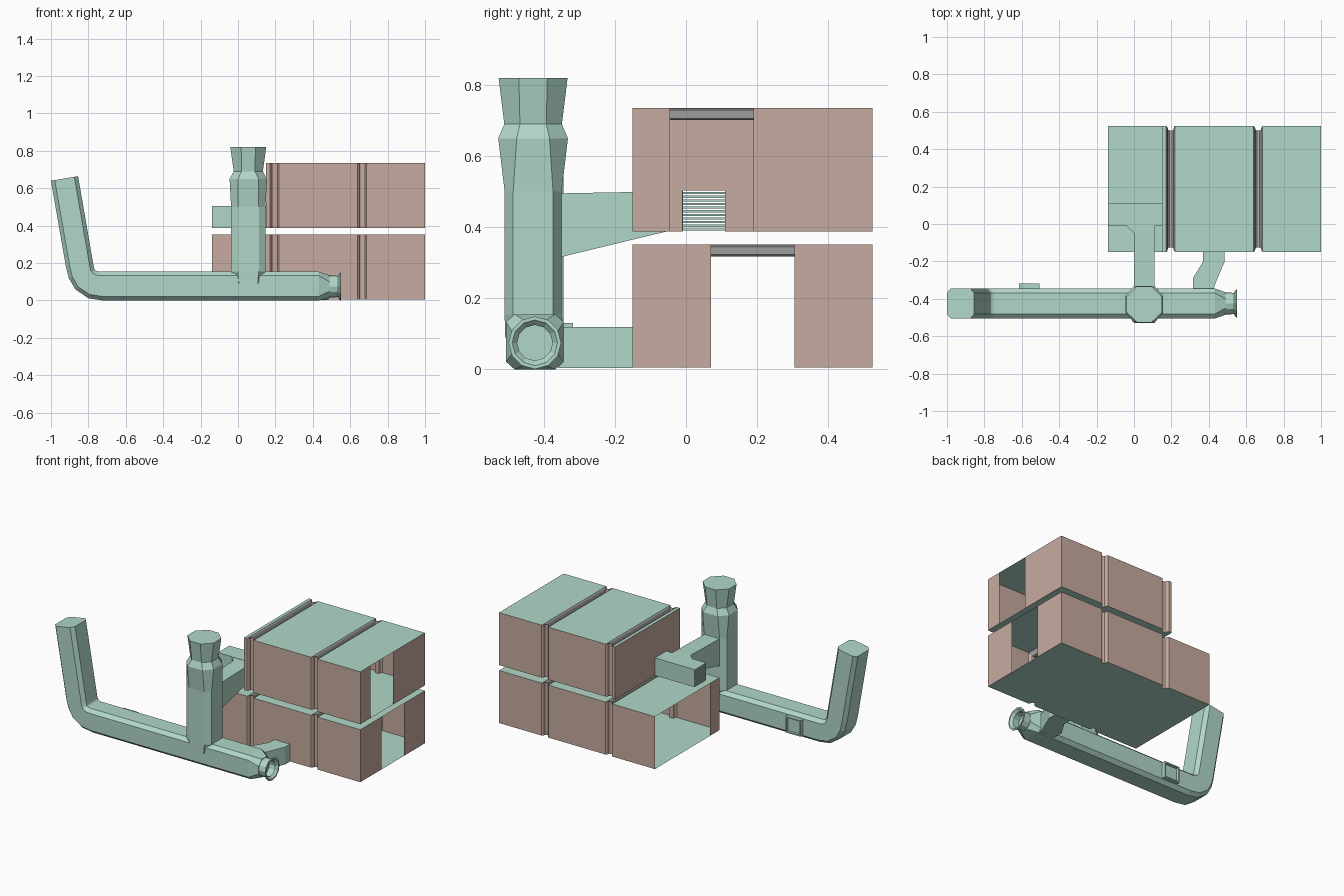
import bpy, bmesh, math

if "Cube" in bpy.data.objects:
    bpy.data.objects.remove(bpy.data.objects["Cube"])


def material(name, rgb):
    m = bpy.data.materials.new(name)
    m.diffuse_color = (*rgb, 1)
    m.use_nodes = True
    m.node_tree.nodes["Principled BSDF"].inputs["Base Color"].default_value = m.diffuse_color
    return m


GREEN = material("green", (0.44, 0.68, 0.58))
BROWN = material("brown", (0.57, 0.41, 0.35))
GREY = material("grey", (0.42, 0.42, 0.42))


def finish(name, bm, *mats):
    me = bpy.data.meshes.new(name)
    bm.to_mesh(me)
    bm.free()
    ob = bpy.data.objects.new(name, me)
    bpy.context.collection.objects.link(ob)
    for m in mats:
        me.materials.append(m)
    return ob


def loft(name, rings, mat, closed=True, caps=True, tint=None):
    """Skin between successive rings; tint lists segments given the second material."""
    bm = bmesh.new()
    vs = [[bm.verts.new(p) for p in r] for r in rings]
    n = len(rings[0])
    for s, (a, b) in enumerate(zip(vs, vs[1:])):
        for i in range(n if closed else n - 1):
            j = (i + 1) % n
            f = bm.faces.new((a[i], a[j], b[j], b[i]))
            f.material_index = int(bool(tint and s in tint))
    if closed and caps:
        bm.faces.new(vs[0])
        bm.faces.new(vs[-1])
    bmesh.ops.recalc_face_normals(bm, faces=bm.faces)
    return finish(name, bm, mat, GREY) if tint else finish(name, bm, mat)


def box(name, x, y, z, mat):
    rings = [[(a, y[0], z[0]), (a, y[1], z[0]), (a, y[1], z[1]), (a, y[0], z[1])] for a in x]
    return loft(name, rings, mat)


def quad(name, pts, mat):
    bm = bmesh.new()
    bm.faces.new([bm.verts.new(p) for p in pts])
    return finish(name, bm, mat)


def x_panel(name, x, y, z):
    return quad(name, [(x, y[0], z[0]), (x, y[1], z[0]), (x, y[1], z[1]), (x, y[0], z[1])], BROWN)


# Room shells: thin grooved walls, grooved roof and floor
Y0, Y1 = -0.15, 0.525
GROOVE = [(0, 0), (0.006, 0.25), (0.010, 0.85), (0.017, 1),
          (0.031, 1), (0.038, 0.85), (0.042, 0.25), (0.048, 0)]


def room(name, x0, z0, door):
    z1 = z0 + 0.347
    st = [(x0, 0)]
    for g in (0.172, 0.64):
        st += [(g + dx, d) for dx, d in GROOVE]
    st.append((1.0, 0))
    grooves = set(range(1, 8)) | set(range(9, 16))
    inset = 0.025
    for label, y, s in (("front", Y0, 1), ("back", Y1, -1)):
        loft(f"{name}_{label}_wall",
             [[(x, y + s * inset * d, z0), (x, y + s * inset * d, z1)] for x, d in st],
             BROWN, closed=False)
    for label, z, dip in (("floor", z0, 0), ("roof", z1, 0.034)):
        loft(f"{name}_{label}",
             [[(x, Y0 + inset * d, z - dip * d), (x, Y1 - inset * d, z - dip * d)] for x, d in st],
             GREEN, closed=False, tint=grooves if dip else None)
    # end panels either side of the doorway
    x_panel(f"{name}_door_panel_a", 1.0, (Y0, door[0]), (z0, z1))
    x_panel(f"{name}_door_panel_b", 1.0, (door[1], Y1), (z0, z1))


room("lower_room", -0.14, 0.005, (0.07, 0.305))
room("upper_room", 0.15, 0.388, (-0.045, 0.19))
x_panel("lower_room_left_panel", -0.14, (Y0, -0.05), (0.005, 0.352))
x_panel("upper_left_panel_a", 0.15, (Y0, -0.01), (0.388, 0.735))
x_panel("upper_left_panel_b", 0.15, (0.11, Y1), (0.388, 0.735))
x_panel("upper_left_panel_top", 0.15, (-0.01, 0.11), (0.503, 0.735))

# Main horizontal pipe with elbow: stations are outer and inner (x, z)
CY = -0.425


def pipe_ring(o, i, h=0.081, c=0.024, f=0.14):
    k = h - c
    tv = [(0, -k), (0, k), (f, h), (1 - f, h), (1, k), (1, -k), (1 - f, -h), (f, -h)]
    return [(o[0] + (i[0] - o[0]) * t, CY + v, o[1] + (i[1] - o[1]) * t) for t, v in tv]


stations = [((0.43, 0), (0.43, 0.155)), ((-0.72, 0), (-0.745, 0.155)),
            ((-0.80, 0.012), (-0.757, 0.158)), ((-0.87, 0.06), (-0.764, 0.162)),
            ((-0.905, 0.12), (-0.768, 0.168)), ((-0.92, 0.18), (-0.772, 0.185)),
            ((-1.0, 0.64), (-0.855, 0.665))]
rings = [pipe_ring((0.49, 0.015), (0.49, 0.135), 0.06, 0.035, 0.29)]
rings += [pipe_ring(o, i) for o, i in stations]
loft("main_pipe", rings, GREEN)

# Flared hollow nozzle on the right end
prof = [(0.485, 0.059), (0.535, 0.057), (0.545, 0.074), (0.55, 0.074), (0.55, 0.064),
        (0.535, 0.05), (0.492, 0.05)]
loft("nozzle", [[(x, CY + r * math.cos(a), 0.075 + r * math.sin(a))
                 for a in (math.tau * k / 12 for k in range(12))] for x, r in prof], GREEN)

# Vertical stack: (z, half x, half y, flat half x, flat half y)
stack = [(0.09, 0.058, 0.079, 0.05, 0.056), (0.155, 0.092, 0.08, 0.056, 0.056),
         (0.50, 0.092, 0.08, 0.056, 0.056), (0.65, 0.1, 0.098, 0.055, 0.046),
         (0.69, 0.078, 0.081, 0.036, 0.037), (0.82, 0.096, 0.097, 0.038, 0.04)]
loft("vertical_stack",
     [[(0.055 + x, CY - 0.005 + y, z) for x, y in
       [(a, -d), (a, d), (c, b), (-c, b), (-a, d), (-a, -d), (-c, -b), (c, -b)]]
      for z, a, b, c, d in stack], GREEN)

# Upper branch duct, then the cross duct with its louvred end
loft("upper_branch",
     [[(xa, y, z0), (xb, y, z0), (xb, y, z1), (xa, y, z1)] for xa, xb, y, z0, z1 in
      [(0, 0.11, -0.36, 0.314, 0.495), (0, 0.11, -0.15, 0.365, 0.499),
       (0, 0.11, -0.05, 0.389, 0.502), (-0.04, 0.11, -0.008, 0.389, 0.502)]], GREEN)
loft("cross_duct", [[(x, -0.01, 0.388), (x, 0.11, 0.388), (x, 0.11, 0.504), (x, -0.01, 0.504)]
                    for x in (-0.14, 0.15)], GREEN, caps=False)
for k in range(11):
    z = 0.391 + k * 0.0102
    box(f"louvre_{k + 1}", (-0.138, -0.128), (-0.01, 0.11), (z, z + 0.006), GREEN)

# Lower branch duct with a sideways jog
loft("lower_branch",
     [[(xa, ya, 0.004), (xb, yb, 0.004), (xb, yb, 0.119), (xa, ya, 0.119)] for xa, ya, xb, yb in
      [(0.315, -0.36, 0.425, -0.36), (0.315, -0.29, 0.43, -0.33),
       (0.37, -0.2, 0.485, -0.2), (0.37, -0.15, 0.485, -0.15)]], GREEN)

# Framed port on the back of the main pipe
port = [(-0.345, 0.056, 0.053), (-0.318, 0.056, 0.053), (-0.318, 0.048, 0.045), (-0.334, 0.048, 0.045)]
loft("side_port", [[(-0.56 + a * w, y, 0.077 + b * h) for a, b in
                    ((-1, -1), (1, -1), (1, 1), (-1, 1))] for y, w, h in port], GREEN)
